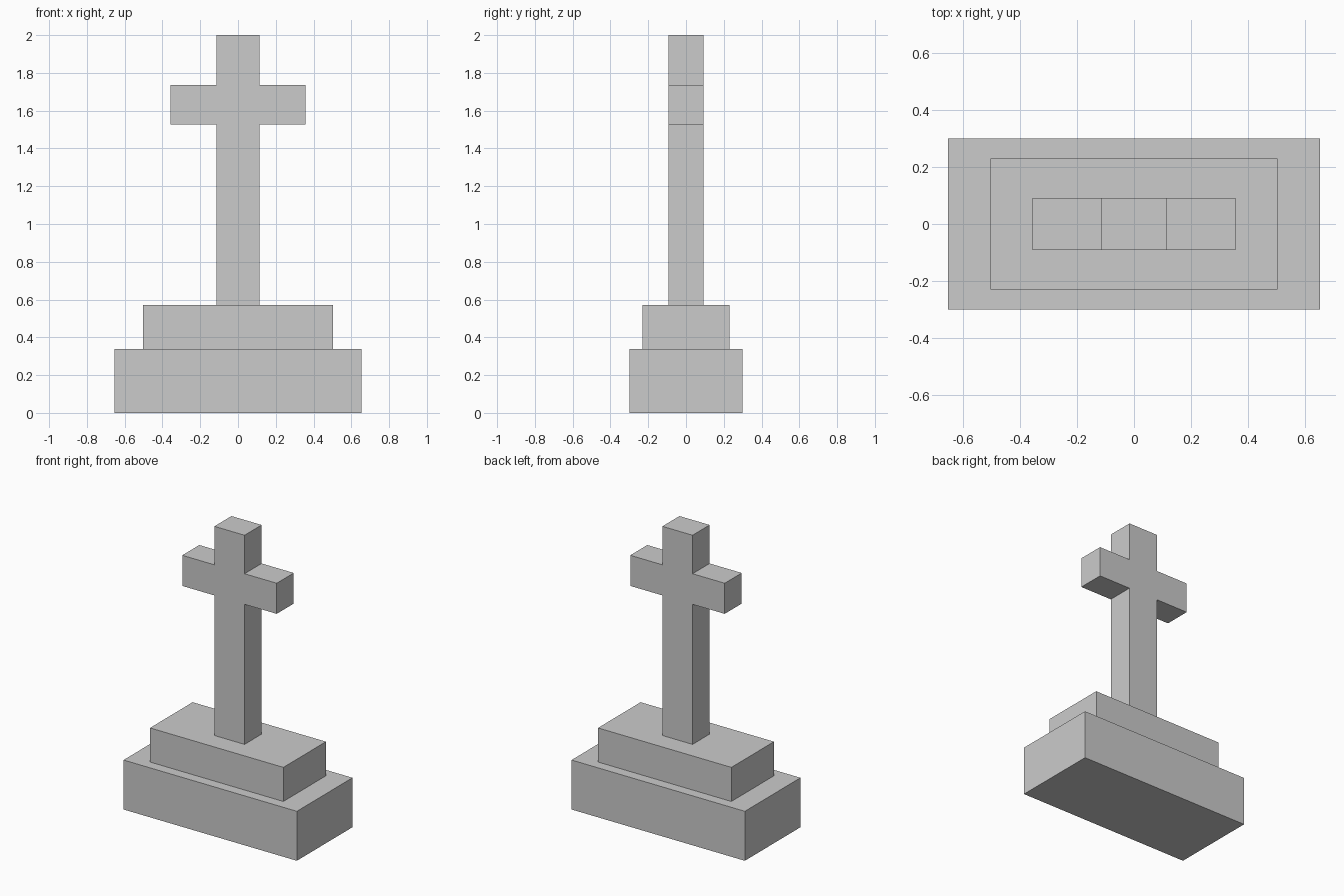
import bpy, bmesh
from mathutils import Vector

if "Cube" in bpy.data.objects:
    bpy.data.objects.remove(bpy.data.objects["Cube"])


def extrude_profile(name, points, direction):
    """Closed solid made by extruding a planar outline."""
    bm = bmesh.new()
    face = bm.faces.new([bm.verts.new(p) for p in points])
    result = bmesh.ops.extrude_face_region(bm, geom=[face], use_keep_orig=True)
    moved = [g for g in result["geom"] if isinstance(g, bmesh.types.BMVert)]
    bmesh.ops.translate(bm, verts=moved, vec=Vector(direction))
    bmesh.ops.recalc_face_normals(bm, faces=bm.faces)
    mesh = bpy.data.meshes.new(name)
    bm.to_mesh(mesh)
    bm.free()
    obj = bpy.data.objects.new(name, mesh)
    bpy.context.collection.objects.link(obj)
    return obj


def block(name, half_x, half_y, z0, z1):
    corners = [(-half_x, -half_y, z0), (half_x, -half_y, z0),
               (half_x, half_y, z0), (-half_x, half_y, z0)]
    return extrude_profile(name, corners, (0, 0, z1 - z0))


# Stepped plinth
block("lower_plinth", 0.655, 0.30, 0.0, 0.338)
block("upper_plinth", 0.504, 0.23, 0.338, 0.571)

# Cross: right half of the outline, mirrored to the left
shaft, arm, depth = 0.114, 0.357, 0.092
right = [(shaft, 0.571), (shaft, 1.528), (arm, 1.528),
         (arm, 1.737), (shaft, 1.737), (shaft, 2.0)]
outline = right + [(-x, z) for x, z in reversed(right)]
extrude_profile("cross", [(x, -depth, z) for x, z in outline], (0, 2 * depth, 0))
